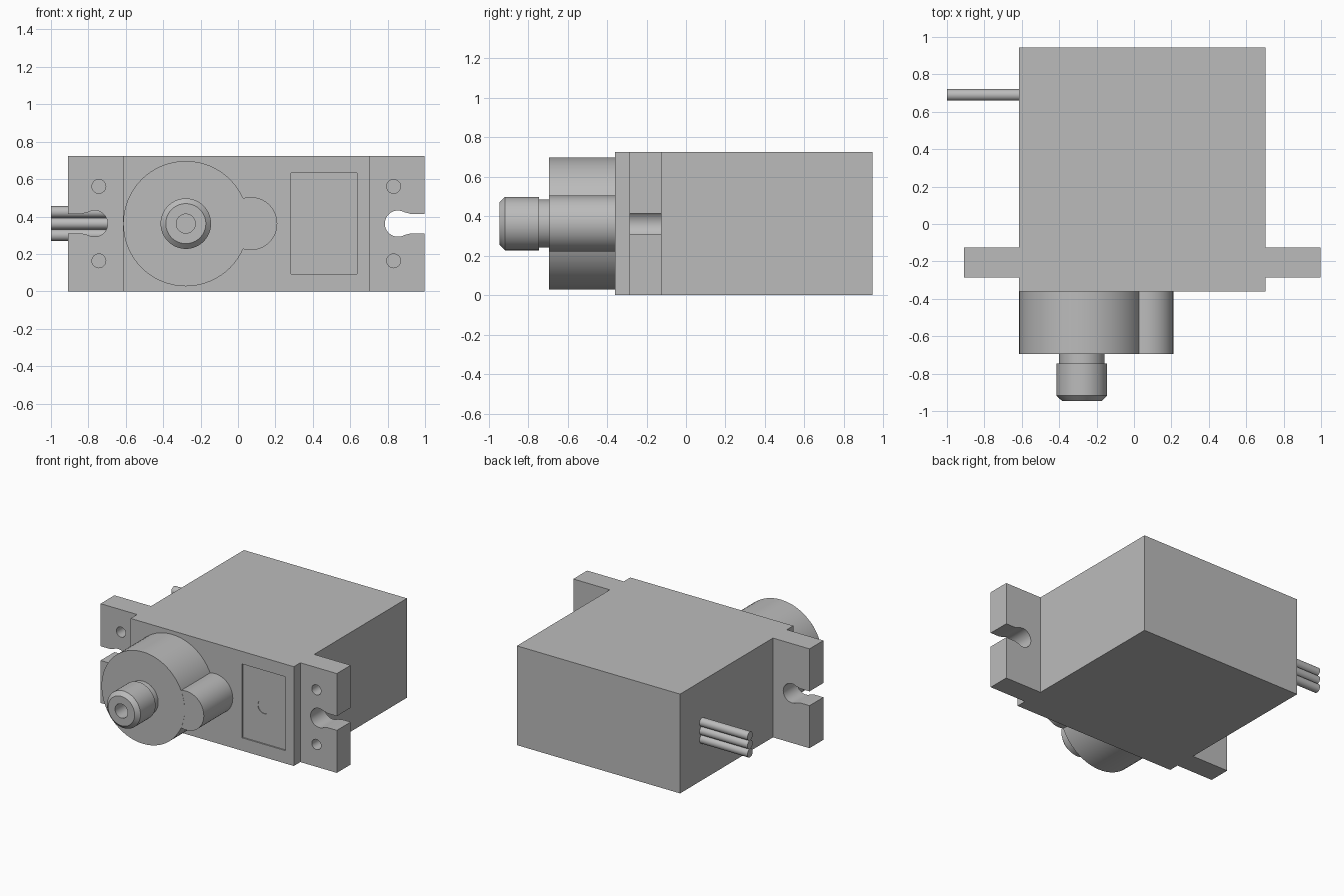
import bpy, bmesh, math
from mathutils import Matrix, Vector

cube = bpy.data.objects.get("Cube")
if cube:
    bpy.data.objects.remove(cube, do_unlink=True)

grey = bpy.data.materials.new("plain grey")
grey.use_nodes = True
COLOUR = (0.5, 0.5, 0.5, 1)
grey.diffuse_color = COLOUR
grey.node_tree.nodes["Principled BSDF"].inputs["Base Color"].default_value = COLOUR

MID_X, MID_Z = 0.044, 0.362
HEIGHT = 0.724


def finish(name, bm, smooth=False):
    bmesh.ops.recalc_face_normals(bm, faces=bm.faces)
    mesh = bpy.data.meshes.new(name)
    bm.to_mesh(mesh)
    bm.free()
    mesh.materials.append(grey)
    obj = bpy.data.objects.new(name, mesh)
    bpy.context.collection.objects.link(obj)
    if smooth:
        bpy.ops.object.select_all(action="DESELECT")
        obj.select_set(True)
        bpy.context.view_layer.objects.active = obj
        bpy.ops.object.shade_smooth_by_angle(angle=math.radians(30))
    return obj


def box(name, x, y, z):
    bm = bmesh.new()
    bmesh.ops.create_cube(bm, size=1)
    for v in bm.verts:
        v.co = [lo + (c + 0.5) * (hi - lo) for c, (lo, hi) in zip(v.co, (x, y, z))]
    return finish(name, bm)


def prism(name, outline, y0, y1):
    """Extrude an x-z outline along y."""
    bm = bmesh.new()
    face = bm.faces.new([bm.verts.new((x, y0, z)) for x, z in outline])
    out = bmesh.ops.extrude_face_region(bm, geom=[face])["geom"]
    bmesh.ops.translate(bm, vec=(0, y1 - y0, 0),
                        verts=[g for g in out if isinstance(g, bmesh.types.BMVert)])
    return finish(name, bm)


def arc(x, z, r, start=0, end=360, steps=48):
    angles = [math.radians(start + (end - start) * i / steps) for i in range(steps + 1)]
    points = [(x + r * math.cos(a), z + r * math.sin(a)) for a in angles]
    return points[:-1] if end - start == 360 else points


def turned(name, profile, x, z):
    """Spin a (radius, y) profile around an axis along y."""
    bm = bmesh.new()
    verts = [bm.verts.new((r, y, 0)) for r, y in profile]
    edges = [bm.edges.new(pair) for pair in zip(verts, verts[1:])]
    bmesh.ops.spin(bm, geom=verts + edges, cent=(0, 0, 0), axis=(0, 1, 0),
                   angle=math.tau, steps=64)
    bmesh.ops.remove_doubles(bm, verts=bm.verts, dist=0.0001)
    bmesh.ops.translate(bm, vec=(x, 0, z), verts=bm.verts)
    return finish(name, bm, True)


def cut(target, cutters):
    for cutter in cutters:
        mod = target.modifiers.new("cut", "BOOLEAN")
        mod.operation, mod.solver, mod.object = "DIFFERENCE", "EXACT", cutter
    bpy.context.view_layer.update()
    graph = bpy.context.evaluated_depsgraph_get()
    mesh = bpy.data.meshes.new_from_object(target.evaluated_get(graph))
    target.modifiers.clear()
    target.data = mesh
    for cutter in cutters:
        bpy.data.objects.remove(cutter, do_unlink=True)
    bpy.ops.object.select_all(action="DESELECT")
    target.select_set(True)
    bpy.context.view_layer.objects.active = target
    bpy.ops.object.shade_smooth_by_angle(angle=math.radians(30))


# Main case with a shallow label recess and a small round mark
case = box("case", (-0.614, 0.702), (-0.36, 0.945), (0, HEIGHT))
cut(case, [box("label_cutter", (0.284, 0.636), (-0.5, -0.35), (0.094, 0.632)),
           prism("mark_cutter", arc(0.455, MID_Z, 0.05), -0.5, -0.346)])

# Mounting ears: open keyhole slot and two blind screw holes each
for side, label in ((1, "left"), (-1, "right")):
    def at(distance):
        return MID_X + side * distance
    ear = box(label + "_mounting_ear", sorted((at(0.658), at(0.953))),
              (-0.285, -0.125), (0, HEIGHT))
    keyhole = [(0.811 + 0.07 * math.cos(math.radians(a)), 0.07 * math.sin(math.radians(a)))
               for a in range(60, 301, 8)]
    keyhole += [(0.88, -0.052), (1.1, -0.052), (1.1, 0.052), (0.88, 0.052)]
    cutters = [prism("slot_cutter", [(at(d), MID_Z + z) for d, z in keyhole], -0.4, 0)]
    for z in (0.163, 0.561):
        cutters.append(prism("hole_cutter", arc(at(0.788), z, 0.037), -0.4, -0.2))
    cut(ear, cutters)

# Round gear housing with its smaller side lobe
AXIS_X = -0.279
turned("gear_housing", [(0, -0.355), (0.335, -0.355), (0.335, -0.695), (0, -0.695)],
       AXIS_X, MID_Z)
turned("gear_housing_lobe", [(0, -0.355), (0.142, -0.355), (0.142, -0.694), (0, -0.694)],
       0.068, MID_Z)

# Output shaft with a neck, chamfered tip and screw bore
turned("output_shaft", [(0, -0.69), (0.122, -0.69), (0.122, -0.745), (0.135, -0.745),
                        (0.135, -0.918), (0.107, -0.945), (0.051, -0.945),
                        (0.051, -0.76), (0, -0.76)], AXIS_X, MID_Z)

# Three cable wires, stacked
for i, label in enumerate(("lower", "middle", "upper")):
    bm = bmesh.new()
    place = Matrix.Translation((-0.8, 0.69, MID_Z + (i - 1) * 0.062))
    bmesh.ops.create_cone(bm, cap_ends=True, segments=32, radius1=0.031, radius2=0.031,
                          depth=0.4, matrix=place @ Matrix.Rotation(math.pi / 2, 4, "Y"))
    finish(label + "_wire", bm, True)
